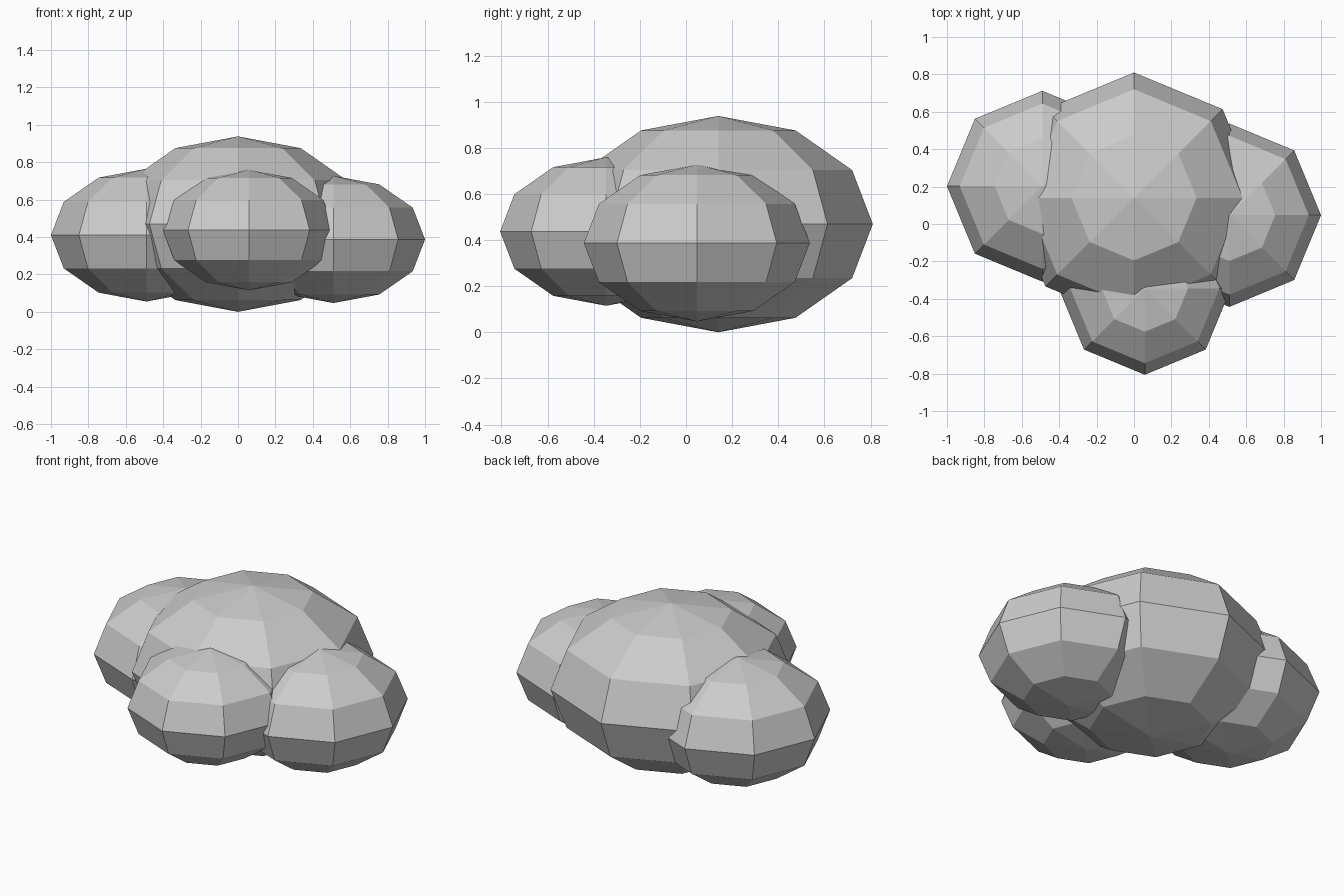
import bpy

cube = bpy.data.objects.get("Cube")
if cube:
    bpy.data.objects.remove(cube, do_unlink=True)

# One flat grey for the whole cloud
GREY = (0.6, 0.6, 0.6, 1.0)
mat = bpy.data.materials.new("cloud_grey")
mat.use_nodes = True
mat.diffuse_color = GREY
mat.node_tree.nodes["Principled BSDF"].inputs["Base Color"].default_value = GREY


def puff(name, centre, radius, half_height):
    """Faceted, flattened ball."""
    bpy.ops.mesh.primitive_uv_sphere_add(segments=8, ring_count=6, radius=1, location=centre)
    ob = bpy.context.object
    ob.name = name
    ob.scale = (radius, radius, half_height)
    bpy.ops.object.transform_apply(location=False, rotation=False, scale=True)
    bpy.ops.object.shade_flat()
    ob.data.materials.append(mat)


# Large middle puff with three smaller ones around it
puff("main_puff", (0, 0.14, 0.469), 0.67, 0.469)
puff("right_puff", (-0.49, 0.202, 0.41), 0.51, 0.355)
puff("left_puff", (0.51, 0.047, 0.387), 0.49, 0.34)
puff("front_puff", (0.058, -0.346, 0.437), 0.46, 0.322)
